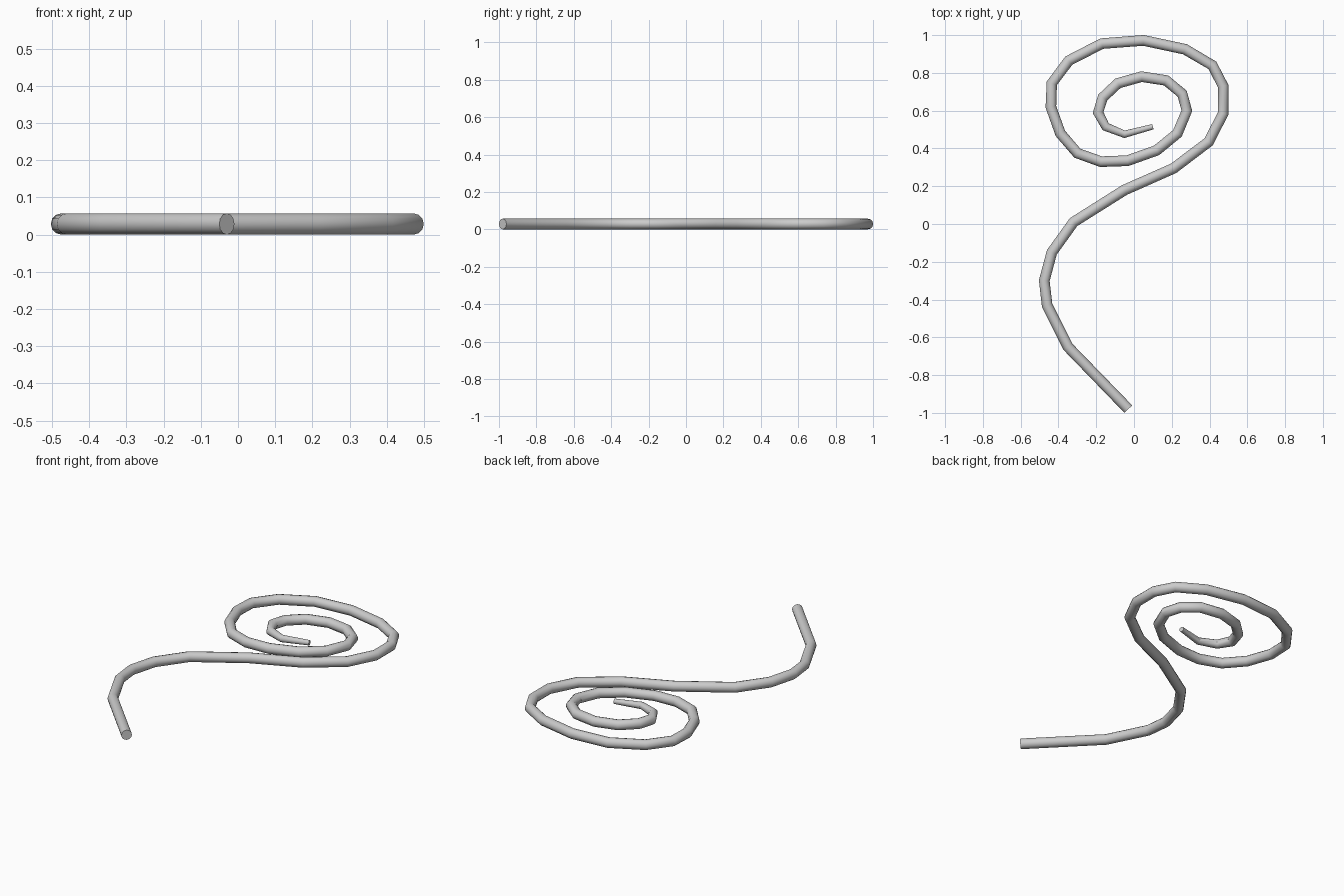
import bpy

R = 0.0285  # wire radius

# Centreline of the wire: straight tail, S-bend, then inward spiral
path = [
    (-0.03, -0.98), (-0.35, -0.65), (-0.46, -0.43), (-0.475, -0.30),
    (-0.435, -0.15), (-0.32, 0.01), (-0.05, 0.18), (0.21, 0.295),
    (0.395, 0.435), (0.472, 0.585), (0.472, 0.73), (0.415, 0.84),
    (0.27, 0.925), (0.05, 0.972), (-0.17, 0.955), (-0.345, 0.865),
    (-0.435, 0.745), (-0.44, 0.62), (-0.39, 0.48), (-0.30, 0.375),
    (-0.175, 0.33), (-0.035, 0.335), (0.12, 0.39), (0.23, 0.48),
    (0.28, 0.60), (0.255, 0.69), (0.17, 0.76), (0.04, 0.78),
    (-0.085, 0.745), (-0.165, 0.67), (-0.19, 0.59), (-0.15, 0.515),
    (-0.05, 0.475), (0.10, 0.515),
]

# Swept round wire, thinning at the inner tip
curve = bpy.data.curves.new("spiral_wire", "CURVE")
curve.dimensions = "3D"
curve.bevel_depth = R
curve.bevel_resolution = 4
curve.use_fill_caps = True
spline = curve.splines.new("POLY")
spline.points.add(len(path) - 1)
for point, (x, y) in zip(spline.points, path):
    point.co = (x, y, R, 1)
for i, taper in ((-3, 0.85), (-2, 0.7), (-1, 0.5)):
    spline.points[i].radius = taper

wire = bpy.data.objects.new("spiral_wire", curve)
bpy.context.collection.objects.link(wire)
bpy.context.view_layer.objects.active = wire
wire.select_set(True)
bpy.ops.object.convert(target="MESH")
bpy.ops.object.shade_smooth_by_angle(angle=0.61)
